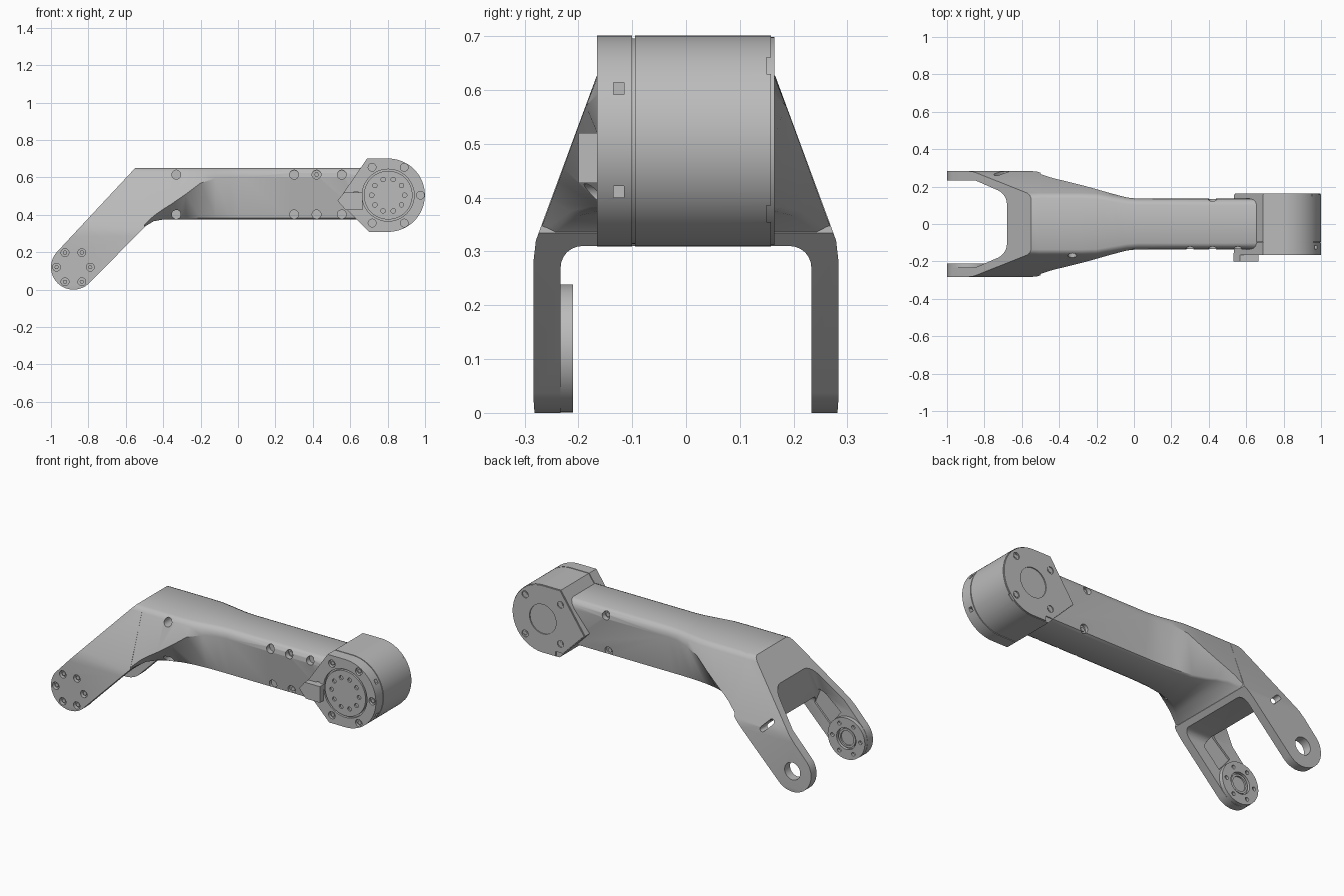
import bpy, bmesh
from math import sin, cos, radians
from mathutils import Vector

if "Cube" in bpy.data.objects:
    bpy.data.objects.remove(bpy.data.objects["Cube"], do_unlink=True)

grey = bpy.data.materials.new("machined_grey")
grey.use_nodes = True
colour = (0.5, 0.5, 0.5, 1)
grey.diffuse_color = colour
grey.node_tree.nodes["Principled BSDF"].inputs["Base Color"].default_value = colour


# ---------- helpers ----------
def finish(name, bm):
    bmesh.ops.recalc_face_normals(bm, faces=bm.faces)
    mesh = bpy.data.meshes.new(name)
    bm.to_mesh(mesh)
    bm.free()
    mesh.materials.append(grey)
    obj = bpy.data.objects.new(name, mesh)
    bpy.context.collection.objects.link(obj)
    return obj


def loft(bm, rings):
    rows = [[bm.verts.new(p) for p in ring] for ring in rings]
    for a, b in zip(rows, rows[1:]):
        for i in range(len(a)):
            j = (i + 1) % len(a)
            bm.faces.new((a[i], a[j], b[j], b[i]))
    bm.faces.new(rows[0])
    bm.faces.new(rows[-1])


def prisms(name, items, axis="y"):
    """Each item is (outline, start, end) along the axis."""
    bm = bmesh.new()
    for pts, a, b in items:
        if axis == "y":
            loft(bm, [[(u, d, v) for u, v in pts] for d in (a, b)])
        else:
            loft(bm, [[(d, u, v) for u, v in pts] for d in (a, b)])
    return finish(name, bm)


def arc(c, r, a0, a1, n):
    angles = [radians(a0 + (a1 - a0) * i / n) for i in range(n + 1)]
    return [(c[0] + r * cos(t), c[1] + r * sin(t)) for t in angles]


def circle(c, r, n=32):
    return arc(c, r, 0, 360, n)[:-1]


def ring_of(c, r, n, start=0):
    return arc(c, r, start, start + 360, n)[:-1]


def combine(obj, tool, op="DIFFERENCE"):
    mod = obj.modifiers.new("bool", "BOOLEAN")
    mod.operation, mod.object, mod.solver = op, tool, "EXACT"
    dg = bpy.context.evaluated_depsgraph_get()
    mesh = bpy.data.meshes.new_from_object(obj.evaluated_get(dg))
    obj.modifiers.clear()
    obj.data = mesh
    bpy.data.objects.remove(tool, do_unlink=True)


def mirrored(half):
    return half + [(-y, z) for y, z in reversed(half)]


# ---------- fork legs: side outline cut to the sloping shell section ----------
pivot = (-0.88, 0.12)


def shell_y(z):
    return 0.283 - 0.37 * (z - 0.31)


side = arc(pivot, 0.12, 137, 316, 24) + [(-0.5, 0.334), (-0.5, 0.65), (-0.55, 0.65)]
arm = prisms("arm_body", [(side, -0.4, 0.4)])
shell = mirrored([(0.274, -0.1), (0.283, 0.02), (0.283, 0.285), (0.279, 0.32),
                  (shell_y(0.36), 0.36), (shell_y(0.625), 0.625),
                  (0.154, 0.642), (0.137, 0.65), (0.12, 0.7)])
combine(arm, prisms("shell_tool", [(shell, -1.2, 0)], "x"), "INTERSECT")

# ---------- beam: x, bottom z, bottom y, edge z, edge y, shoulder y ----------
stations = [(-0.505, 0.333, 0.262, 0.343, 0.269, 0.166),
            (-0.45, 0.366, 0.215, 0.395, 0.250, 0.166),
            (-0.40, 0.375, 0.18, 0.43, 0.237, 0.166),
            (-0.36, 0.375, 0.155, 0.455, 0.228, 0.166),
            (-0.28, 0.375, 0.127, 0.51, 0.208, 0.166),
            (-0.20, 0.375, 0.113, 0.57, 0.186, 0.164),
            (-0.12, 0.375, 0.107, 0.594, 0.163, 0.150),
            (-0.04, 0.375, 0.105, 0.60, 0.142, 0.136),
            (0.02, 0.375, 0.105, 0.60, 0.135, 0.131),
            (0.68, 0.375, 0.105, 0.60, 0.135, 0.131)]
rings = []
for x, zb, yb, ze, ye, ys in stations:
    half = [(yb - 0.015, zb), (yb, zb + 0.008), (ye, ze),
            (ys, 0.625), (ys - 0.012, 0.642), (ys - 0.029, 0.65)]
    rings.append([(x, y, z) for y, z in mirrored(half)])
bm = bmesh.new()
loft(bm, rings)
combine(arm, finish("beam_tool", bm), "UNION")

# ---------- fork opening and arch under the web ----------
inner = mirrored([(0.233, -0.5), (0.233, 0.33), (0.09, 0.68)])
slot = prisms("slot_tool", [(inner, -1.4, -0.68)], "x")
bevel = slot.modifiers.new("round", "BEVEL")
bevel.width, bevel.segments = 0.045, 5
combine(arm, slot)
arch = mirrored([(0.233, -0.5)] + arc((0.193, 0.27), 0.04, 0, 90, 6))
combine(arm, prisms("arch_tool", [(arch, -1.4, -0.45)], "x"))

# ---------- holes in the arm ----------
holes = [(circle(p, 0.021, 20), -0.4, -0.262) for p in ring_of(pivot, 0.09, 6)]
holes.append((circle(pivot, 0.05), 0.2, 0.4))
d = Vector((-0.707, 0.707))
mid = Vector((-0.71, 0.335))
slit = arc(mid + d * 0.035, 0.015, 45, 225, 8) + arc(mid - d * 0.035, 0.015, 225, 405, 8)
holes.append((slit, 0.15, 0.4))
for x in (-0.33, 0.30, 0.42, 0.555):
    for z in (0.615, 0.402):
        depth = 0.105 if z > 0.5 else 0.09
        holes.append((circle((x, z), 0.024, 20), -0.4, -depth))
        if x == 0.42:
            holes.append((circle((x, z), 0.024, 20), depth, 0.4))
# shallow tapering pocket inside the front leg
holes.append(([(-0.83, 0.25), (-0.76, 0.165), (-0.66, 0.265), (-0.70, 0.36)], -0.243, -0.15))
combine(arm, prisms("hole_tool", holes))

prisms("leg_bolts", [(circle(p, 0.012, 6), -0.274, -0.26) for p in ring_of(pivot, 0.09, 6)])
prisms("beam_bolts", [(circle((0.42, z), 0.013, 6), s * 0.08, s * (0.097 if z < 0.5 else 0.115))
                      for z in (0.615, 0.402) for s in (-1, 1)])

# ---------- pivot boss inside the front leg ----------
boss = prisms("pivot_boss", [(circle(pivot, 0.119, 48), -0.24, -0.21)])
combine(boss, prisms("boss_tool", [(circle(pivot, 0.062), -0.228, -0.1)] +
                     [(circle(p, 0.011, 16), -0.225, -0.1) for p in ring_of(pivot, 0.09, 6)]))
rim = prisms("boss_inner_ring", [(circle(pivot, 0.054), -0.23, -0.217)])
combine(rim, prisms("rim_tool", [(circle(pivot, 0.042), -0.226, -0.1)]))

# ---------- motor housing ----------
hub = (0.803, 0.505)
outline = arc(hub, 0.196, 90, -90, 40) + [(0.70, 0.309), (0.535, 0.475), (0.69, 0.701)]


def scaled(k):
    return [(hub[0] + (u - hub[0]) * k, hub[1] + (v - hub[1]) * k) for u, v in outline]


def box(x0, x1, z0, z1):
    return [(x0, z0), (x1, z0), (x1, z1), (x0, z1)]


body = prisms("housing_body", [(outline, -0.095, 0.158)])
combine(body, prisms("notch_tool", [(box(0.9, 1.1, z, z + 0.03), 0.15, 0.2) for z in (0.355, 0.63)]))
prisms("housing_seam", [(scaled(0.975), -0.11, -0.08)])
cover = prisms("housing_back_cover", [(scaled(0.985), 0.15, 0.164)])
back_points = ring_of(hub, 0.16, 4, 45)
combine(cover, prisms("cover_tool", [(circle(hub, 0.085, 40), 0.156, 0.3),
                                     (box(0.68, 0.72, 0.28, 0.34), 0.1, 0.3)] +
                      [(circle(p, 0.02, 20), 0.154, 0.3) for p in back_points]))
prisms("back_bolts", [(circle(p, 0.012, 6), 0.15, 0.16) for p in back_points])

front = prisms("housing_front_ring", [(outline, -0.165, -0.1)])
front_points = ring_of(hub, 0.172, 6)
combine(front, prisms("front_tool", [(circle(hub, 0.139, 48), -0.3, -0.15)] +
                      [(circle(p, 0.021, 20), -0.3, -0.15) for p in front_points]))
combine(front, prisms("clip_tool", [(box(0.94, 1.1, z, z + 0.022), -0.135, -0.115)
                                    for z in (0.4, 0.592)]))
prisms("front_bolts", [(circle(p, 0.012, 6), -0.158, -0.14) for p in front_points])
disc = prisms("output_disc", [(circle(hub, 0.13, 48), -0.165, -0.14)])
combine(disc, prisms("disc_tool", [(circle(p, 0.012, 14), -0.3, -0.155)
                                   for p in ring_of(hub, 0.088, 10)]))
# wedge-shaped connector beside the output disc
prisms("connector_block", [([(0.532, 0.475), (0.575, 0.427), (0.665, 0.427),
                             (0.665, 0.52), (0.567, 0.52)], -0.2, -0.155)])

# ---------- shading ----------
bpy.ops.object.select_all(action="DESELECT")
for obj in bpy.context.scene.objects:
    if obj.type == "MESH" and grey.name in obj.data.materials:
        obj.select_set(True)
        bpy.context.view_layer.objects.active = obj
bpy.ops.object.shade_smooth_by_angle(angle=radians(35))
